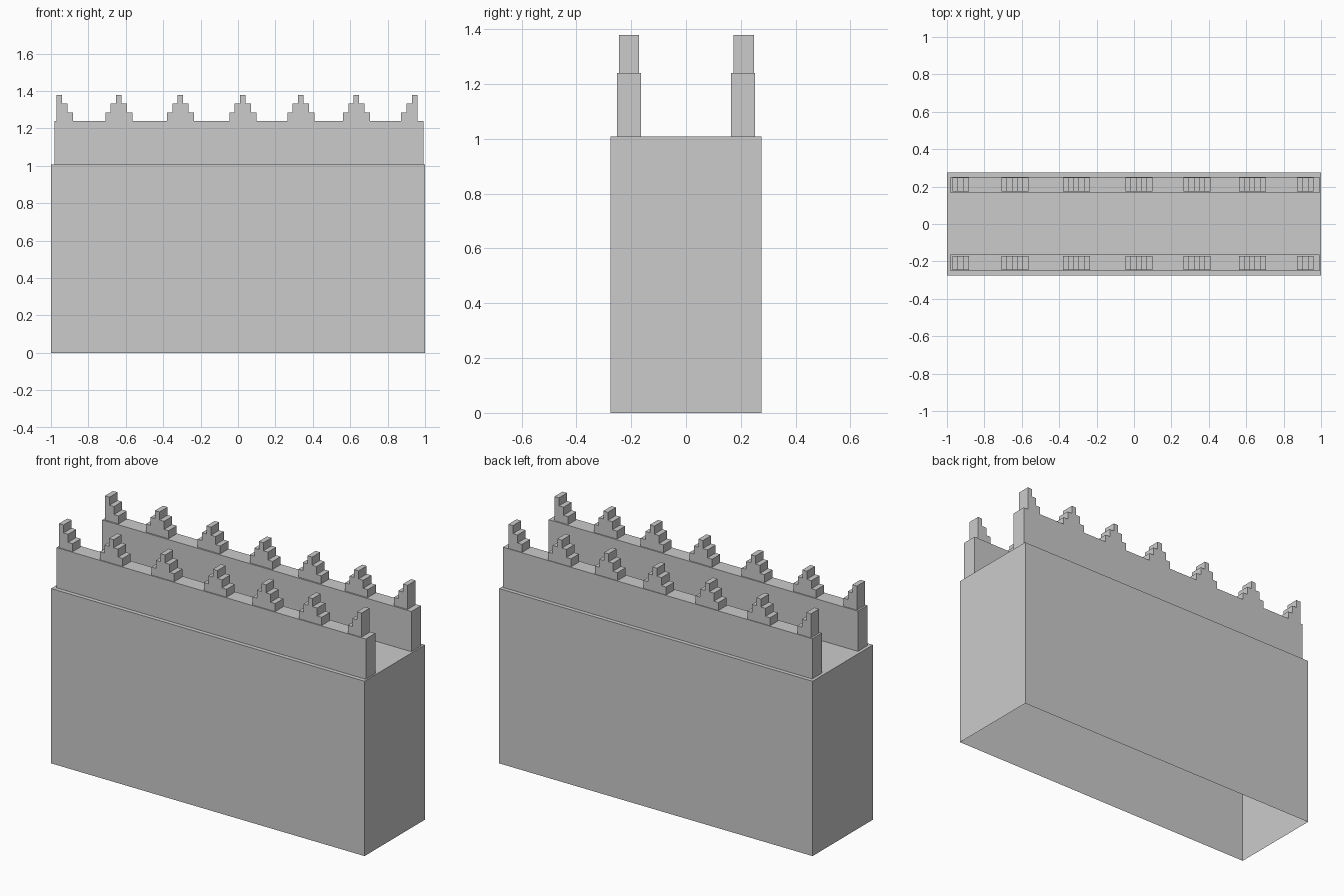
import bpy, bmesh

if "Cube" in bpy.data.objects:
    bpy.data.objects.remove(bpy.data.objects["Cube"])

BODY_TOP, WALL_TOP = 1.008, 1.24
STEP_W, STEP_H = 0.029, 0.0463


def extrude_profile(name, profile, y0, y1, open_bottom=False):
    """Extrude an x-z outline along y."""
    bm = bmesh.new()
    face = bm.faces.new([bm.verts.new((x, y0, z)) for x, z in profile])
    ext = bmesh.ops.extrude_face_region(bm, geom=[face], use_keep_orig=True)
    verts = [g for g in ext["geom"] if isinstance(g, bmesh.types.BMVert)]
    bmesh.ops.translate(bm, verts=verts, vec=(0, y1 - y0, 0))
    bmesh.ops.recalc_face_normals(bm, faces=bm.faces)
    if open_bottom:
        low = [f for f in bm.faces if all(v.co.z < 1e-5 for v in f.verts)]
        bmesh.ops.delete(bm, geom=low, context="FACES_ONLY")
    mesh = bpy.data.meshes.new(name)
    bm.to_mesh(mesh)
    bm.free()
    obj = bpy.data.objects.new(name, mesh)
    bpy.context.collection.objects.link(obj)
    return obj


def rect(x0, x1, z0, z1):
    return [(x0, z0), (x1, z0), (x1, z1), (x0, z1)]


def stairs(x, direction):
    """Three steps descending from x in the given direction, top to bottom."""
    pts = []
    for i in range(3):
        edge = x + direction * STEP_W * i
        pts += [(edge, WALL_TOP + STEP_H * (3 - i)),
                (edge, WALL_TOP + STEP_H * (2 - i))]
    return pts


def merlon_profile(center, left=True, right=True):
    """Stepped outline; a side without stairs drops straight down."""
    h = STEP_W / 2
    top = WALL_TOP + 3 * STEP_H
    r = stairs(center + h, 1) if right else [(center + h, top), (center + h, WALL_TOP)]
    l = stairs(center - h, -1) if left else [(center - h, top), (center - h, WALL_TOP)]
    return r + l[::-1]


# Hollow main wall block, open underneath
extrude_profile("wall_body", rect(-1, 1, 0, BODY_TOP), -0.275, 0.275, open_bottom=True)

# Parapets and stepped merlons, front and back
for side, wall_y, merlon_y in (("front", (-0.251, -0.164), (-0.245, -0.171)),
                               ("back", (0.165, 0.252), (0.174, 0.248))):
    extrude_profile(side + "_parapet", rect(-0.982, 0.991, BODY_TOP, WALL_TOP), *wall_y)
    for i, cx in enumerate((-0.637, -0.308, 0.026, 0.336, 0.633)):
        extrude_profile(f"{side}_merlon_{i + 1}", merlon_profile(cx), *merlon_y)
    # Half merlons at the ends
    extrude_profile(side + "_left_half_merlon", merlon_profile(-0.956, left=False), *merlon_y)
    extrude_profile(side + "_right_half_merlon", merlon_profile(0.945, right=False), *merlon_y)
